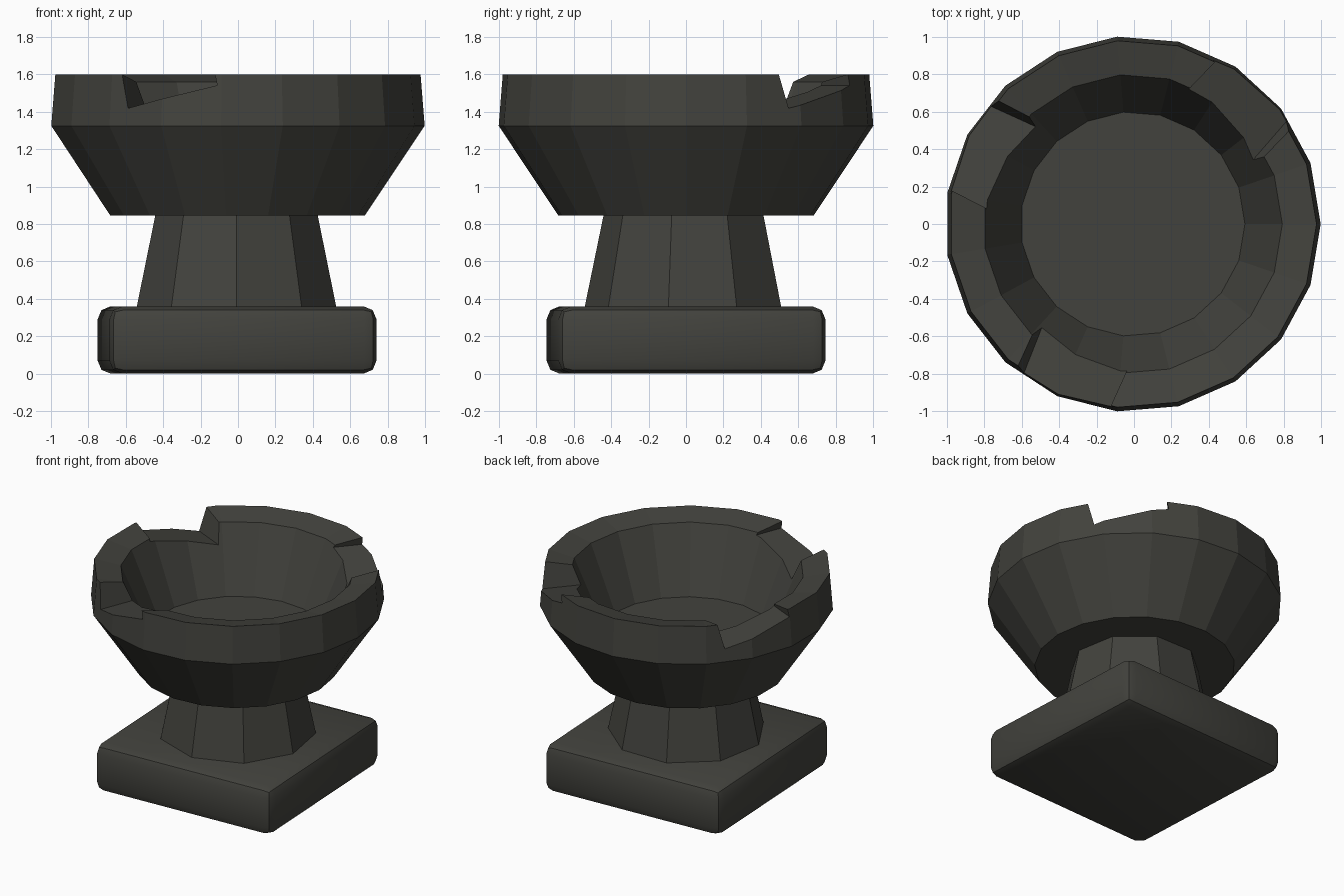
import bpy
import bmesh
import math
from mathutils import Matrix

cube = bpy.data.objects.get("Cube")
if cube:
    bpy.data.objects.remove(cube, do_unlink=True)

stone = bpy.data.materials.new("dark_stone")
stone.use_nodes = True
color = (0.055, 0.055, 0.047, 1)
stone.diffuse_color = color
bsdf = stone.node_tree.nodes["Principled BSDF"]
bsdf.inputs["Base Color"].default_value = color
bsdf.inputs["Roughness"].default_value = 0.9


def make_object(name, bm):
    bmesh.ops.recalc_face_normals(bm, faces=bm.faces)
    mesh = bpy.data.meshes.new(name)
    bm.to_mesh(mesh)
    bm.free()
    mesh.materials.append(stone)
    obj = bpy.data.objects.new(name, mesh)
    bpy.context.collection.objects.link(obj)
    return obj


def lathe(name, profile, sides, start, center_x):
    """Closed faceted solid from (radius, height) rings, capped at both ends."""
    bm = bmesh.new()
    rings = []
    for r, z in profile:
        angles = [start + math.tau * i / sides for i in range(sides)]
        rings.append([bm.verts.new((center_x + r * math.cos(a), r * math.sin(a), z))
                      for a in angles])
    for low, high in zip(rings, rings[1:]):
        for i in range(sides):
            j = (i + 1) % sides
            bm.faces.new((low[i], low[j], high[j], high[i]))
    bm.faces.new(rings[0])
    bm.faces.new(rings[-1])
    return make_object(name, bm)


def box(name, size, matrix):
    bm = bmesh.new()
    bmesh.ops.create_cube(bm, size=1)
    bm.transform(matrix @ Matrix.Diagonal((*size, 1)))
    return make_object(name, bm)


def apply_modifiers(obj):
    graph = bpy.context.evaluated_depsgraph_get()
    mesh = bpy.data.meshes.new_from_object(obj.evaluated_get(graph))
    obj.modifiers.clear()
    obj.data = mesh


# Square plinth, slightly turned, with rounded edges
plinth = box("plinth", (1.43, 1.43, 0.36),
             Matrix.Translation((-0.005, 0, 0.18)) @ Matrix.Rotation(math.radians(2.8), 4, "Z"))
bevel = plinth.modifiers.new("bevel", "BEVEL")
bevel.width = 0.07
bevel.segments = 2
apply_modifiers(plinth)
bpy.ops.object.select_all(action="DESELECT")
plinth.select_set(True)
bpy.context.view_layer.objects.active = plinth
bpy.ops.object.shade_smooth_by_angle(angle=math.radians(30))

# Tapered nine-sided stem
lathe("stem", [(0.545, 0.34), (0.438, 0.86)], 9, -math.pi / 2, -0.008)

# Hollow bowl: underside, outer wall, sloping rim, inner wall, floor
bowl = lathe("bowl", [(0.685, 0.845), (1.005, 1.325), (0.983, 1.6), (0.8, 1.56), (0.6, 1.09)],
             19, 0, -0.007)

# Three tilted notches chipped out of the rim
cutters = []
for angle in (49, 155.5, 248.5):
    frame = (Matrix.Rotation(math.radians(angle), 4, "Z")
             @ Matrix.Translation((0.85, 0, 1.48))
             @ Matrix.Rotation(math.radians(13.5), 4, "X")
             @ Matrix.Translation((0, 0, 0.25)))
    cutter = box("notch_cutter", (0.7, 0.525, 0.5), frame)
    cutter.hide_render = True
    cut = bowl.modifiers.new("notch", "BOOLEAN")
    cut.operation = "DIFFERENCE"
    cut.solver = "EXACT"
    cut.object = cutter
    cutters.append(cutter)
apply_modifiers(bowl)
for cutter in cutters:
    bpy.data.objects.remove(cutter, do_unlink=True)
